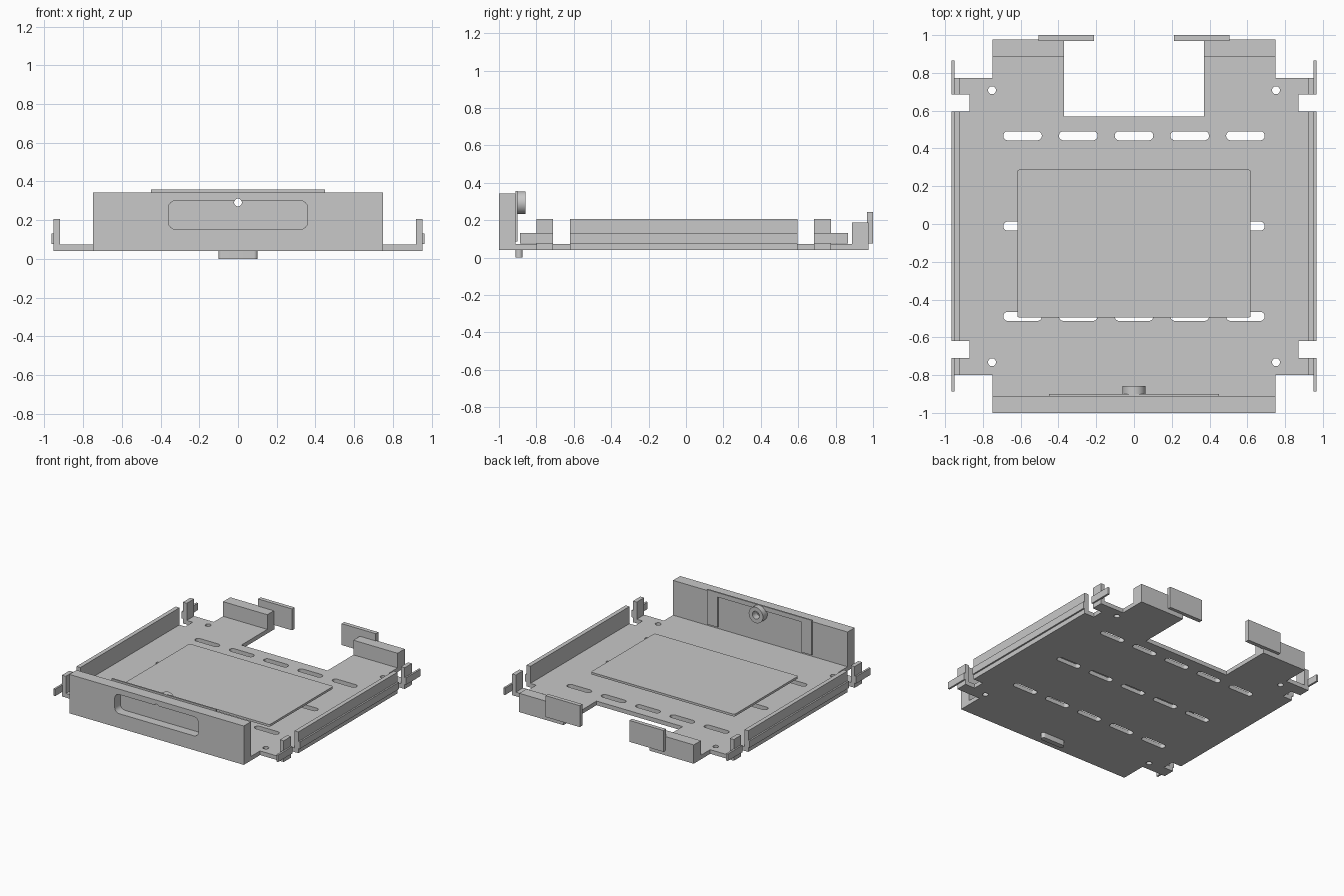
import bpy, bmesh, math
from mathutils import Matrix

if "Cube" in bpy.data.objects:
    bpy.data.objects.remove(bpy.data.objects["Cube"], do_unlink=True)

grey = bpy.data.materials.new("plain grey")
grey.use_nodes = True
grey.diffuse_color = (0.58, 0.58, 0.58, 1)
grey.node_tree.nodes["Principled BSDF"].inputs["Base Color"].default_value = (0.58, 0.58, 0.58, 1)


def arc(cx, cy, r, a0, a1, n):
    return [(cx + r * math.cos(math.radians(a0 + (a1 - a0) * i / n)),
             cy + r * math.sin(math.radians(a0 + (a1 - a0) * i / n))) for i in range(n + 1)]


def circle(cx, cy, r, n=32):
    return arc(cx, cy, r, 0, 360, n)[:-1]


def rounded(x0, x1, y0, y1, r, top=(), n=8):
    """Rounded rectangle; 'top' holds extra points along the upper edge."""
    return (arc(x0 + r, y0 + r, r, 180, 270, n) + arc(x1 - r, y0 + r, r, 270, 360, n)
            + arc(x1 - r, y1 - r, r, 0, 90, n) + list(top) + arc(x0 + r, y1 - r, r, 90, 180, n))


def plate(name, outlines, a, b, upright=False):
    """Fill outlines (later ones are holes), thickened from a to b along z, or along y if upright."""
    cu = bpy.data.curves.new(name, 'CURVE')
    cu.dimensions = '2D'
    cu.fill_mode = 'BOTH'
    cu.extrude = (b - a) / 2
    for pts in outlines:
        sp = cu.splines.new('POLY')
        sp.points.add(len(pts) - 1)
        for p, (x, y) in zip(sp.points, pts):
            p.co = (x, y, 0, 1)
        sp.use_cyclic_u = True
    tmp = bpy.data.objects.new(name + "_curve", cu)
    bpy.context.collection.objects.link(tmp)
    dg = bpy.context.evaluated_depsgraph_get()
    me = bpy.data.meshes.new_from_object(tmp.evaluated_get(dg))
    bpy.data.objects.remove(tmp, do_unlink=True)
    bpy.data.curves.remove(cu)
    mid = (a + b) / 2
    if upright:
        me.transform(Matrix.Translation((0, mid, 0)) @ Matrix.Rotation(math.pi / 2, 4, 'X'))
    else:
        me.transform(Matrix.Translation((0, 0, mid)))
    finish(name, me)


def finish(name, me):
    bm = bmesh.new()
    bm.from_mesh(me)
    bmesh.ops.remove_doubles(bm, verts=bm.verts, dist=1e-5)
    bmesh.ops.recalc_face_normals(bm, faces=bm.faces)
    bm.to_mesh(me)
    bm.free()
    me.name = name
    me.materials.clear()
    me.materials.append(grey)
    ob = bpy.data.objects.new(name, me)
    bpy.context.collection.objects.link(ob)
    bpy.ops.object.select_all(action='DESELECT')
    ob.select_set(True)
    bpy.context.view_layer.objects.active = ob
    bpy.ops.object.shade_smooth_by_angle(angle=math.radians(30))


def box(name, x0, x1, y0, y1, z0, z1):
    me = bpy.data.meshes.new(name)
    bm = bmesh.new()
    bmesh.ops.create_cube(bm, size=1, matrix=Matrix.Translation(
        ((x0 + x1) / 2, (y0 + y1) / 2, (z0 + z1) / 2)) @ Matrix.Diagonal((x1 - x0, y1 - y0, z1 - z0, 1)))
    bm.to_mesh(me)
    bm.free()
    finish(name, me)


def both_sides(name, x0, x1, *rest):
    box("left_" + name, x0, x1, *rest)
    box("right_" + name, -x1, -x0, *rest)


# Tray floor: notched outline with slots and screw holes
half = [(0.75, -0.998), (0.75, -0.8), (0.953, -0.8), (0.953, -0.71), (0.87, -0.71),
        (0.87, -0.62), (0.953, -0.62), (0.953, 0.596), (0.87, 0.596), (0.87, 0.685),
        (0.953, 0.685), (0.953, 0.774), (0.75, 0.774), (0.75, 0.976), (0.37, 0.976), (0.37, 0.57)]
outline = half + [(-x, y) for x, y in reversed(half)]
slots = [rounded(x - 0.102, x + 0.102, y - 0.024, y + 0.024, 0.0235)
         for y in (0.467, -0.011, -0.489) for x in (-0.59, -0.295, 0, 0.295, 0.59)]
holes = [circle(x, y, 0.021) for x in (-0.752, 0.752) for y in (0.708, -0.732)]
plate("tray_floor", [outline] + slots + holes, 0.041, 0.073)

# Thin pad held a little above the floor
plate("floor_pad", [rounded(-0.618, 0.618, -0.496, 0.288, 0.012, n=4)], 0.108, 0.125)

# Front wall with a rounded pocket that merges with the lock hole
wall = [(-0.75, 0.041), (0.75, 0.041), (0.75, 0.343), (-0.75, 0.343)]
pocket = rounded(-0.36, 0.36, 0.152, 0.301, 0.04, top=arc(0, 0.291, 0.02, 30, 150, 12))
plate("front_wall", [wall, pocket], -1.0, -0.93, True)
plate("front_wall_back", [wall, circle(0, 0.291, 0.02)], -0.93, -0.912, True)

# Thin frame behind the front wall, and the ring around the lock hole
frame = [(-0.45, 0.087), (-0.36, 0.087), (-0.36, 0.322), (0.36, 0.322),
         (0.36, 0.087), (0.45, 0.087), (0.45, 0.357), (-0.45, 0.357)]
plate("rear_frame", [frame], -0.912, -0.9, True)
plate("lock_ring", [circle(0, 0.294, 0.061, 48), circle(0, 0.294, 0.03)], -0.912, -0.857, True)

# Rounded foot tab under the front
plate("foot_tab", [rounded(-0.101, 0.101, -0.912, -0.873, 0.0194)], 0.0, 0.042)

# Side walls, corner posts and the rails along their outer faces
both_sides("side_wall", 0.92, 0.953, -0.62, 0.596, 0.041, 0.206)
both_sides("side_rail", 0.95, 0.965, -0.62, 0.596, 0.077, 0.131)
both_sides("front_post", 0.92, 0.953, -0.8, -0.71, 0.041, 0.206)
both_sides("front_post_rail", 0.95, 0.965, -0.887, -0.71, 0.077, 0.131)
both_sides("rear_post", 0.92, 0.953, 0.685, 0.774, 0.041, 0.206)
both_sides("rear_post_rail", 0.95, 0.965, 0.685, 0.865, 0.077, 0.131)

# Rear walls and their outer tabs
both_sides("rear_wall", 0.37, 0.75, 0.888, 0.976, 0.041, 0.187)
both_sides("rear_tab", 0.213, 0.506, 0.968, 1.0, 0.077, 0.243)
